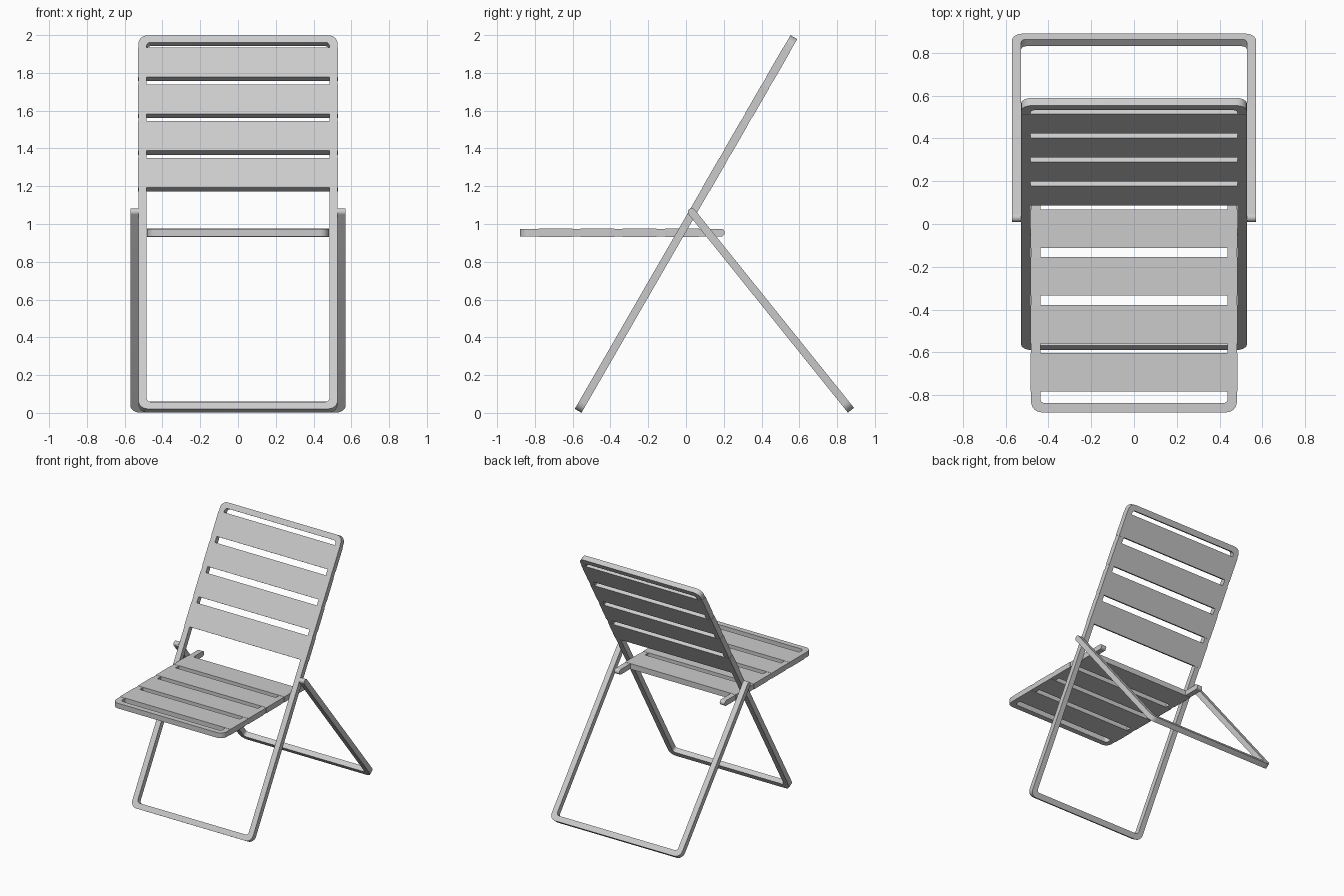
import bpy, bmesh
from math import sin, cos, pi, radians
from mathutils import Matrix, Vector

if "Cube" in bpy.data.objects:
    bpy.data.objects.remove(bpy.data.objects["Cube"])

T = 0.041          # bar thickness
BAR = 0.043        # bar width
R_OUT, R_IN = 0.05, 0.022


def plane(angle, y, z):
    """Local x = width, local y = along the panel, local z = thickness."""
    d = Vector((0, cos(angle), sin(angle)))
    x = Vector((1, 0, 0))
    n = x.cross(d)
    m = Matrix((x, d, n)).transposed().to_4x4()
    m.translation = (0, y, z)
    return m


def finish(bm, name, matrix):
    bmesh.ops.recalc_face_normals(bm, faces=bm.faces)
    me = bpy.data.meshes.new(name)
    bm.to_mesh(me)
    bm.free()
    ob = bpy.data.objects.new(name, me)
    bpy.context.collection.objects.link(ob)
    ob.matrix_world = matrix
    bpy.ops.object.select_all(action='DESELECT')
    bpy.context.view_layer.objects.active = ob
    ob.select_set(True)
    bpy.ops.object.shade_smooth_by_angle(angle=radians(30))
    return ob


def corner(w, v, sx, sv, steps=6):
    """Outer/inner point pairs around one rounded corner, side rail to cross bar."""
    out = []
    for i in range(steps + 1):
        a = pi / 2 * i / steps
        o = (sx * (w - R_OUT + R_OUT * cos(a)), v + sv * (-R_OUT + R_OUT * sin(a)))
        n = (sx * (w - BAR - R_IN + R_IN * cos(a)), v + sv * (-BAR - R_IN + R_IN * sin(a)))
        out.append((o, n, T / 2))
    return out


def rail_end(w, v, sx, sv, steps=6):
    """Stations that round a free rail end off in side profile, tip first."""
    out = []
    for i in range(steps + 1):
        a = pi / 2 * (1 - i / steps) * 0.97
        y = v + sv * T / 2 * (sin(a) - 1)
        out.append(((sx * w, y), (sx * (w - BAR), y), T / 2 * cos(a)))
    return out


def sweep(name, stations, closed, matrix):
    bm = bmesh.new()
    rings = [[bm.verts.new((*p, z)) for p, z in ((o, -h), (o, h), (n, h), (n, -h))]
             for o, n, h in stations]
    count = len(rings)
    for i in range(count if closed else count - 1):
        a, b = rings[i], rings[(i + 1) % count]
        for k in range(4):
            j = (k + 1) % 4
            bm.faces.new((a[k], a[j], b[j], b[k]))
    if not closed:
        bm.faces.new(rings[0])
        bm.faces.new(rings[-1])
    return finish(bm, name, matrix)


def u_frame(name, w, bend, tip, matrix):
    sv = 1 if bend > tip else -1
    half = lambda s: rail_end(w, tip, s, -sv) + corner(w, bend, s, sv)
    return sweep(name, half(1) + half(-1)[::-1], False, matrix)


def slats(name, w, starts, length, matrix):
    bm = bmesh.new()
    for s in starts:
        m = Matrix.Translation((0, s + length / 2, 0)) @ Matrix.Diagonal(
            (2 * w + 0.004, length, T + 0.003, 1))
        bmesh.ops.create_cube(bm, size=1, matrix=m)
    return finish(bm, name, matrix)


# Main frame: tall closed loop, also carries the backrest
back = plane(radians(60), 0, 1.0)
H, W = 1.142, 0.527
loop = (corner(W, H, 1, 1) + corner(W, H, -1, 1)[::-1]
        + corner(W, -H, -1, -1) + corner(W, -H, 1, -1)[::-1])
sweep("main_frame", loop, True, back)
slats("backrest_slats", W, [0.211 + 0.225 * i for i in range(4)], 0.18, back)

# Seat: horizontal U with slats, free rail ends at the rear
seat = plane(0, 0, 0.954)
u_frame("seat_frame", 0.481, -0.88, 0.205, seat)
slats("seat_slats", 0.481, [-0.782 + 0.2235 * i for i in range(4)], 0.18, seat)

# Rear leg: U hanging from the pivot, outside the main frame
leg = plane(radians(-51.2), 0.03, 1.063)
u_frame("rear_leg", 0.57, 1.346, -T / 2, leg)
